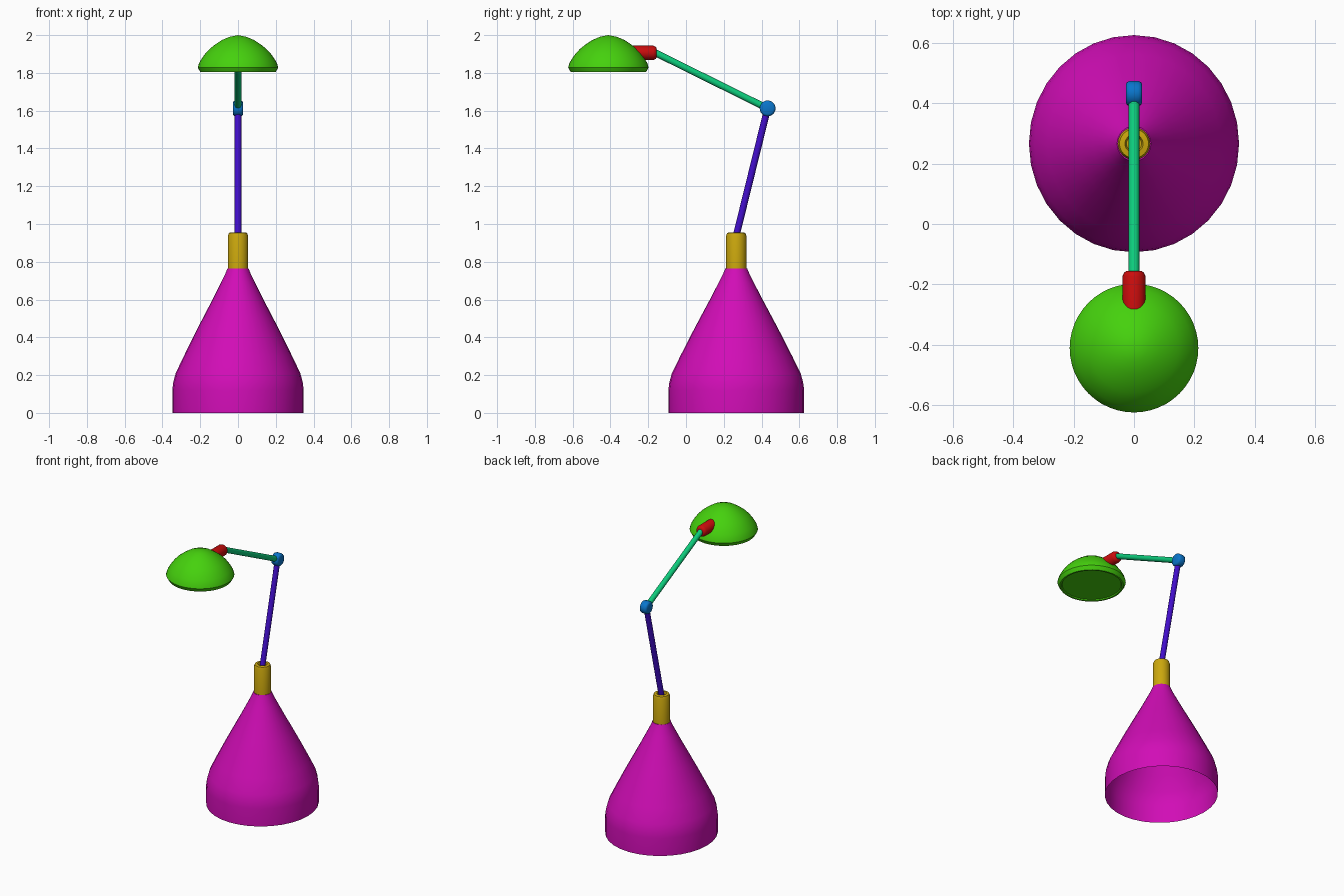
import bpy, math
from mathutils import Vector

cube = bpy.data.objects.get("Cube")
if cube:
    bpy.data.objects.remove(cube, do_unlink=True)


def material(name, colour):
    m = bpy.data.materials.new(name)
    m.use_nodes = True
    m.diffuse_color = (*colour, 1)
    bsdf = next(n for n in m.node_tree.nodes if n.type == 'BSDF_PRINCIPLED')
    bsdf.inputs["Base Color"].default_value = (*colour, 1)
    return m


magenta = material("magenta", (0.64, 0.004, 0.47))
green = material("green", (0.06, 0.64, 0.004))
red = material("red", (0.6, 0.004, 0.004))
blue = material("blue", (0.003, 0.18, 0.6))
teal = material("teal", (0.004, 0.6, 0.2))
indigo = material("indigo", (0.055, 0.004, 0.6))
yellow = material("yellow", (0.6, 0.39, 0.004))


def lathe(name, profile, mat, start=(0, 0, 0), axis=(0, 0, 1), sides=32, angle=35):
    """Revolve (radius, height) points around an axis; radius 0 closes the end."""
    verts, rings, faces = [], [], []
    for r, h in profile:
        first = len(verts)
        count = sides if r > 0 else 1
        for i in range(count):
            a = math.tau * i / sides
            verts.append((r * math.cos(a), r * math.sin(a), h))
        rings.append([first + i % count for i in range(sides)])
    for low, high in zip(rings, rings[1:]):
        for i in range(sides):
            j = (i + 1) % sides
            quad = [low[i], low[j], high[j], high[i]]
            faces.append(list(dict.fromkeys(quad)))
    mesh = bpy.data.meshes.new(name)
    mesh.from_pydata(verts, [], faces)
    mesh.materials.append(mat)
    obj = bpy.data.objects.new(name, mesh)
    bpy.context.collection.objects.link(obj)
    obj.location = start
    obj.rotation_euler = Vector(axis).to_track_quat('Z', 'Y').to_euler()
    bpy.ops.object.select_all(action='DESELECT')
    obj.select_set(True)
    bpy.context.view_layer.objects.active = obj
    bpy.ops.object.shade_smooth_by_angle(angle=math.radians(angle))
    return obj


def rod(name, start, end, radius, mat):
    axis = Vector(end) - Vector(start)
    length = axis.length
    return lathe(name, [(0, 0), (radius, 0), (radius, length), (0, length)],
                 mat, start, axis, sides=16)


base_y, shade_y = 0.266, -0.411
elbow = (0, 0.432, 1.612)

# Hollow bell-shaped base, open underneath and slightly deeper than wide
base = lathe("base", [(0.348, 0), (0.348, 0.12), (0.343, 0.16), (0.33, 0.21),
                      (0.287, 0.3), (0.238, 0.4), (0.187, 0.5), (0.135, 0.6),
                      (0.09, 0.69), (0.068, 0.735), (0.056, 0.765), (0, 0.765)],
             magenta, (0, base_y, 0))
base.scale.y = 1.033

# Collar with a shallow socket for the lower arm
lathe("collar", [(0, 0.755), (0.054, 0.755), (0.054, 0.935), (0.048, 0.953),
                 (0.03, 0.956), (0.025, 0.943), (0, 0.943)],
      yellow, (0, base_y, 0))

# Arms
rod("lower_arm", (0, 0.264, 0.93), elbow, 0.018, indigo)
rod("upper_arm", elbow, (0, -0.18, 1.915), 0.018, teal)

# Elbow joint: a drum with rounded rims lying across the arms
lathe("elbow_joint", [(0, -0.027), (0.03, -0.027), (0.038, -0.023), (0.042, -0.014),
                      (0.042, 0.014), (0.038, 0.023), (0.03, 0.027), (0, 0.027)],
      blue, elbow, (1, 0, 0), sides=24, angle=50)

# Horizontal socket joining the upper arm to the shade
lathe("shade_socket", [(0, 0), (0.024, 0), (0.033, 0.006), (0.038, 0.018),
                       (0.038, 0.14), (0, 0.14)],
      red, (0, -0.155, 1.906), (0, -1, 0), sides=24)

# Domed shade with a chamfered rim and closed underside
lathe("shade", [(0, 1.811), (0.184, 1.811), (0.188, 1.804), (0.199, 1.804),
                (0.21, 1.823), (0.213, 1.829), (0.206, 1.852), (0.192, 1.876),
                (0.172, 1.904), (0.148, 1.929), (0.12, 1.951), (0.085, 1.974),
                (0.045, 1.991), (0, 2)],
      green, (0, shade_y, 0), sides=48, angle=28)
